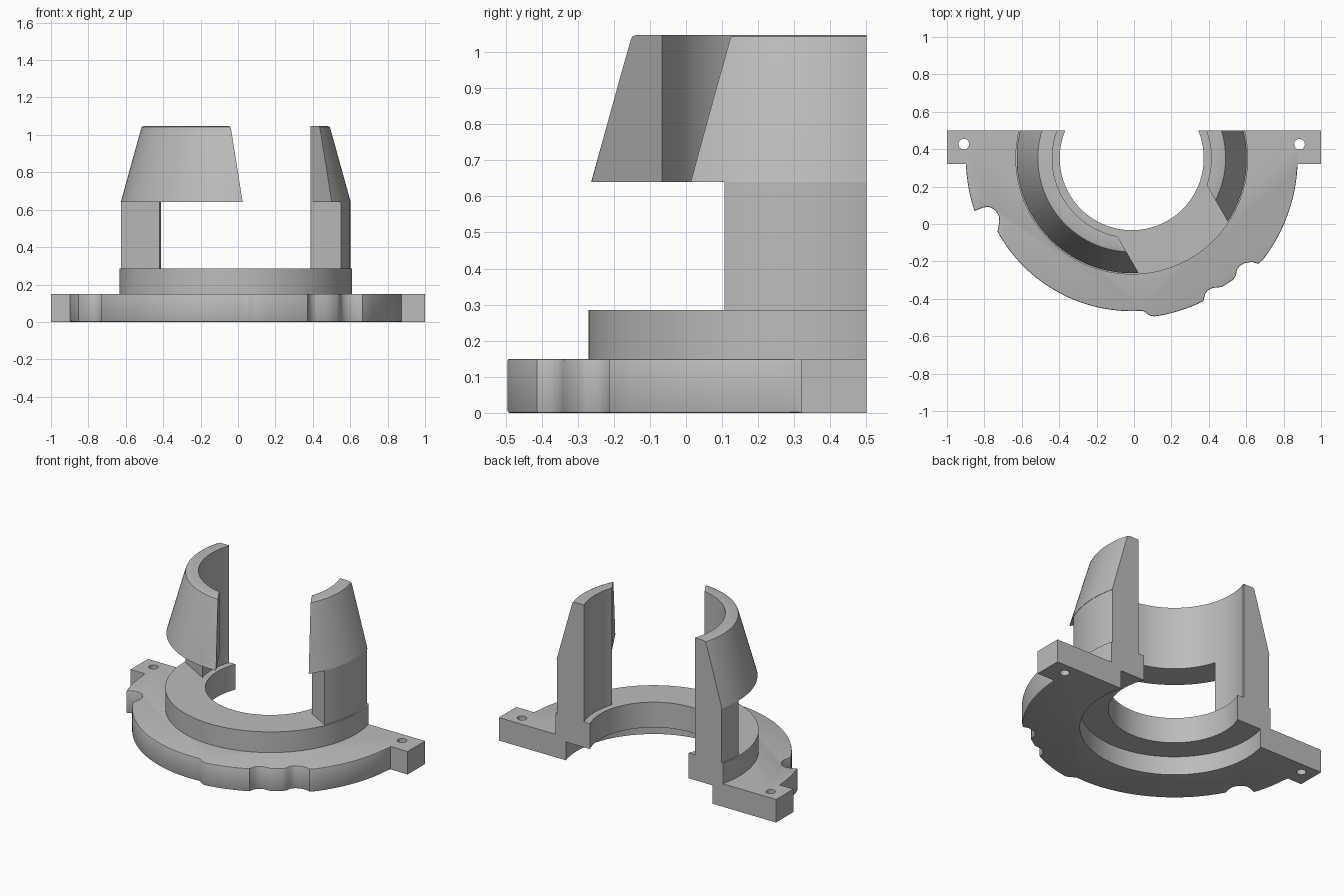
import bpy, bmesh
from math import sin, cos, radians, asin, degrees
from mathutils import Vector

cube = bpy.data.objects.get("Cube")
if cube:
    bpy.data.objects.remove(cube, do_unlink=True)

CX, CY, BACK = -0.012, 0.352, 0.5      # ring axis and flat back plane
CENTRE = Vector((CX, CY, 0))
SLOT = Vector((cos(radians(30)), 0.5, 0))      # across the slot between the clips
WINDOW = Vector((0.5, cos(radians(30)), 0))    # across the openings below the heads

grey = bpy.data.materials.new("light_grey")
grey.use_nodes = True
COLOUR = (0.5, 0.5, 0.5, 1)
grey.diffuse_color = COLOUR
grey.node_tree.nodes["Principled BSDF"].inputs["Base Color"].default_value = COLOUR


def finish(name, bm):
    bmesh.ops.recalc_face_normals(bm, faces=bm.faces)
    mesh = bpy.data.meshes.new(name)
    bm.to_mesh(mesh)
    bm.free()
    ob = bpy.data.objects.new(name, mesh)
    bpy.context.collection.objects.link(ob)
    mesh.materials.append(grey)
    bpy.ops.object.select_all(action='DESELECT')
    ob.select_set(True)
    bpy.context.view_layer.objects.active = ob
    bpy.ops.object.shade_smooth_by_angle(angle=radians(28))
    return ob


def slice_off(bm, point, normal):
    """Remove what lies beyond the plane and cap the cut."""
    cut = bmesh.ops.bisect_plane(bm, geom=bm.verts[:] + bm.edges[:] + bm.faces[:],
                                 plane_co=point, plane_no=normal, clear_outer=True)
    edges = [e for e in cut["geom_cut"] if isinstance(e, bmesh.types.BMEdge)]
    bmesh.ops.edgenet_fill(bm, edges=edges)


def turned(name, profile, cuts=(), steps=128):
    """Revolve a closed (radius, z) profile, then trim it by planes."""
    bm = bmesh.new()
    rings = []
    for i in range(steps):
        a = radians(360 * (i + 0.5) / steps)
        rings.append([bm.verts.new((CX + r * cos(a), CY + r * sin(a), z)) for r, z in profile])
    n = len(profile)
    for i in range(steps):
        p, q = rings[i], rings[(i + 1) % steps]
        for j in range(n):
            k = (j + 1) % n
            bm.faces.new((p[j], q[j], q[k], p[k]))
    slice_off(bm, Vector((0, BACK, 0)), Vector((0, 1, 0)))
    for normal, distance in cuts:
        slice_off(bm, CENTRE + normal.normalized() * distance, normal)
    return finish(name, bm)


def arc(r, start, end, steps):
    return [(CX + r * cos(radians(start + (end - start) * i / steps)),
             CY + r * sin(radians(start + (end - start) * i / steps)))
            for i in range(steps + 1)]


# Flange: half disc with end tabs, a side notch and a scalloped rim
RECESS = 0.55
end = degrees(asin((BACK - CY) / RECESS))
outline = [(1, BACK), (1, 0.32)]
outline += arc(0.887, -2, -37.6, 16)
outline += [(0.665, -0.213), (0.63, -0.203), (0.59, -0.21), (0.565, -0.225), (0.55, -0.245),
            (0.545, -0.275), (0.53, -0.298), (0.47, -0.337), (0.42, -0.342), (0.395, -0.355),
            (0.38, -0.375)]
outline += arc(0.855, -63.4, -81.8, 8)
outline += [(0.085, -0.49), (0.06, -0.471)]
outline += arc(0.818, -86, -151.4, 28)
outline += [(-0.72, 0.01), (-0.722, 0.04), (-0.735, 0.065), (-0.755, 0.083), (-0.78, 0.092),
            (-0.81, 0.087)]
outline += arc(0.887, -161.4, -178, 8)
outline += [(-1, 0.32), (-1, BACK)]
outline += arc(RECESS, -180 - end, end, 80)

bm = bmesh.new()
base = bm.faces.new([bm.verts.new((x, y, 0)) for x, y in outline])
top = bmesh.ops.extrude_face_region(bm, geom=[base], use_keep_orig=True)
bmesh.ops.translate(bm, vec=(0, 0, 0.15),
                    verts=[v for v in top["geom"] if isinstance(v, bmesh.types.BMVert)])
bmesh.ops.recalc_face_normals(bm, faces=bm.faces)


def on_rim(v):
    return v.co.y < 0.33 and (v.co - CENTRE).xy.length > RECESS + 0.1 and abs(v.co.x) < 0.95


rim = [e for e in bm.edges if all(on_rim(v) for v in e.verts)
       and abs(e.verts[0].co.z - e.verts[1].co.z) < 0.01]
bmesh.ops.bevel(bm, geom=rim, offset=0.006, segments=2, affect='EDGES', profile=0.5)
flange = finish("flange", bm)

# Screw holes through the tabs
for x in (-0.91, 0.885):
    bpy.ops.mesh.primitive_cylinder_add(vertices=12, radius=0.029, depth=0.5,
                                        location=(x, 0.427, 0.1))
    cutter = bpy.context.object
    cutter.name = "hole_cutter"
    cutter.hide_render = True
    bpy.context.view_layer.objects.active = flange
    mod = flange.modifiers.new("hole", 'BOOLEAN')
    mod.operation, mod.solver, mod.object = 'DIFFERENCE', 'EXACT', cutter
    bpy.ops.object.modifier_apply(modifier=mod.name)
    bpy.data.objects.remove(cutter, do_unlink=True)

# Collar with an inner lip above the recess
turned("collar", [(0.385, 0.12), (0.385, 0.285), (0.622, 0.285), (0.622, 0.15),
                  (RECESS, 0.15), (RECESS, 0.12)])

# Snap clips: a short post below a tapered, overhanging head
POST = [(0.425, 0.285), (0.613, 0.285), (0.613, 0.64), (0.425, 0.64)]
HEAD = [(0.425, 0.64), (0.615, 0.64), (0.507, 1.03), (0.502, 1.043), (0.49, 1.048),
        (0.425, 1.048)]
for side, sign, window in (("left", 1, 0.068), ("right", -1, -0.307)):
    slot_cut = (SLOT * -sign, -0.275)
    turned(side + "_clip_post", POST, [slot_cut, (WINDOW * -1, -window)])
    turned(side + "_clip_head", HEAD, [slot_cut])
